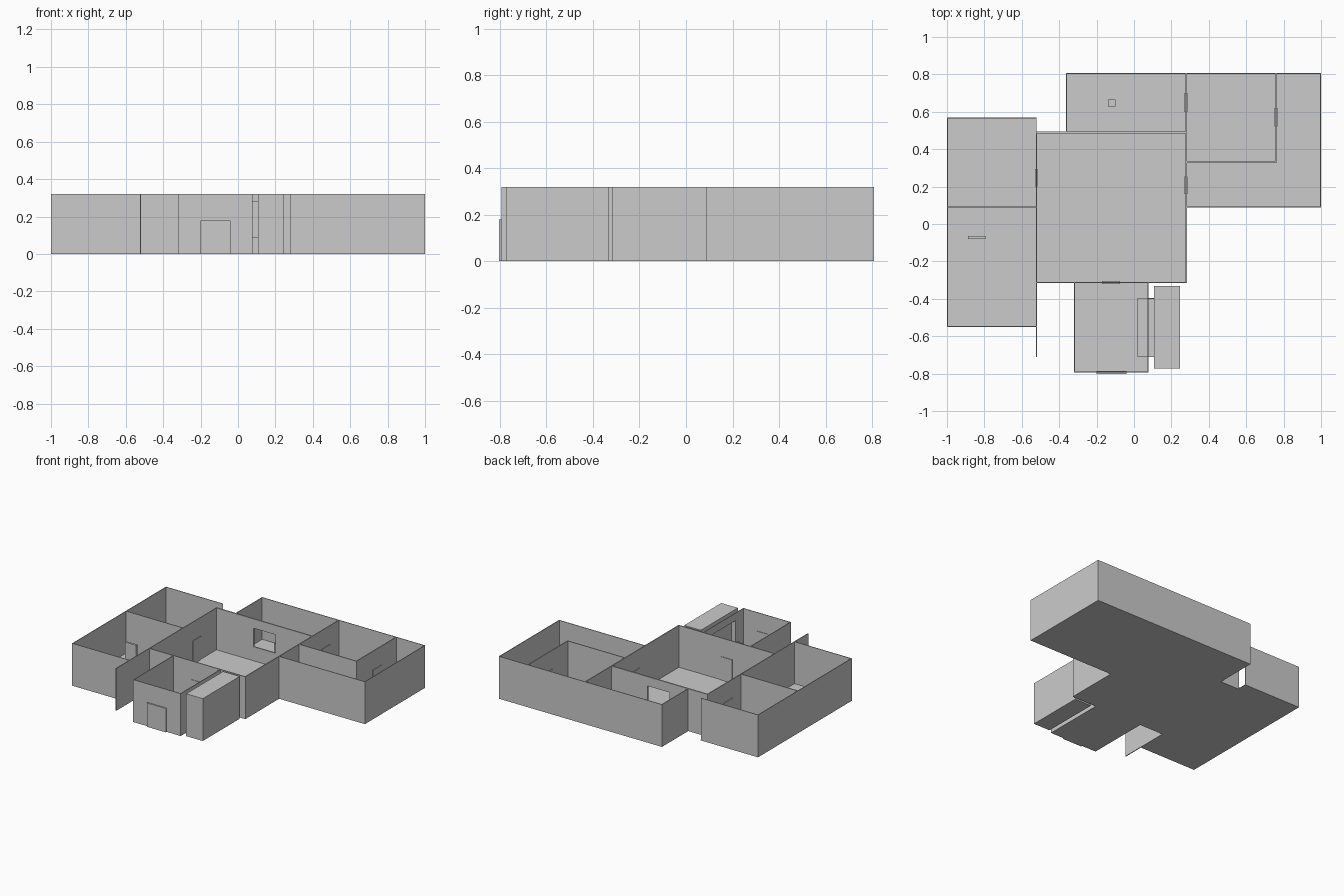
import bpy, bmesh
from mathutils import Vector, Matrix

if "Cube" in bpy.data.objects:
    bpy.data.objects.remove(bpy.data.objects["Cube"])

H = 0.32      # wall height
T = 0.005     # thin wall thickness
D = 0.18      # door height


def boxes(name, parts):
    """One object from boxes given as (x0, x1, y0, y1, z0, z1)."""
    bm = bmesh.new()
    for x0, x1, y0, y1, z0, z1 in parts:
        m = Matrix.Translation(((x0 + x1) / 2, (y0 + y1) / 2, (z0 + z1) / 2)) \
            @ Matrix.Diagonal(Vector((x1 - x0, y1 - y0, z1 - z0, 1)))
        bmesh.ops.create_cube(bm, size=1, matrix=m)
    me = bpy.data.meshes.new(name)
    bm.to_mesh(me)
    bm.free()
    ob = bpy.data.objects.new(name, me)
    bpy.context.collection.objects.link(ob)
    return ob


def wall_x(name, y, x0, x1, t=T, hole=None):
    """Wall running along x, hole = (x0, x1, z0, z1)."""
    a, b = y - t / 2, y + t / 2
    if not hole:
        return boxes(name, [(x0, x1, a, b, 0, H)])
    h0, h1, z0, z1 = hole
    return boxes(name, [(x0, h0, a, b, 0, H), (h1, x1, a, b, 0, H),
                        (h0, h1, a, b, 0, z0), (h0, h1, a, b, z1, H)])


def wall_y(name, x, y0, y1, t=T, hole=None):
    """Wall running along y, hole = (y0, y1, z0, z1)."""
    a, b = x - t / 2, x + t / 2
    if not hole:
        return boxes(name, [(a, b, y0, y1, 0, H)])
    h0, h1, z0, z1 = hole
    return boxes(name, [(a, b, y0, h0, 0, H), (a, b, h1, y1, 0, H),
                        (a, b, h0, h1, 0, z0), (a, b, h0, h1, z1, H)])


# Floors
for name, x0, x1, y0, y1 in [
        ("hall_floor", -0.52, 0.28, -0.313, 0.49),
        ("north_floor", -0.363, 0.28, 0.49, 0.807),
        ("east_floor", 0.28, 0.998, 0.088, 0.807),
        ("west_floor", -1.0, -0.52, -0.55, 0.568),
        ("entry_floor", -0.32, 0.077, -0.793, -0.313)]:
    boxes(name, [(x0, x1, y0, y1, 0, 0.004)])

# Main hall walls
wall_x("hall_north_wall", 0.489, -0.522, 0.28, 0.01, (-0.21, -0.025, 0.11, 0.25))
wall_x("hall_south_wall", -0.313, -0.522, 0.28, 0.007)
wall_y("hall_west_wall", -0.522, -0.71, 0.494, 0.006)
wall_y("hall_east_wall", 0.279, -0.316, 0.807, 0.007)

# North room
wall_x("north_back_wall", 0.805, -0.363, 0.28)
wall_y("north_west_wall", -0.362, 0.49, 0.807)
boxes("stool", [(-0.14, -0.10, 0.628, 0.666, 0, 0.10)])

# East corridor and inner room
wall_x("east_back_wall", 0.805, 0.28, 0.998)
wall_y("east_side_wall", 0.9965, 0.088, 0.807)
wall_x("east_front_wall", 0.09, 0.28, 0.998)
wall_x("inner_room_south_wall", 0.33, 0.28, 0.76, 0.007)
wall_y("inner_room_east_wall", 0.758, 0.327, 0.807, 0.007)

# West rooms
wall_x("west_back_wall", 0.566, -1.0, -0.522)
wall_x("west_partition", 0.09, -1.0, -0.522, 0.006)
wall_x("west_front_wall", -0.549, -1.0, -0.522)
wall_y("west_side_wall", -0.9975, -0.55, 0.568)

# Entry room with a serving window in its east wall
wall_x("entry_front_wall", -0.791, -0.32, 0.077)
wall_y("entry_west_wall", -0.3185, -0.793, -0.313)
wall_y("entry_east_wall", 0.074, -0.793, -0.313, T, (-0.695, -0.413, 0.10, 0.265))
boxes("window_frame", [(0.076, 0.108, -0.71, -0.695, 0.10, 0.28),
                       (0.076, 0.108, -0.413, -0.398, 0.10, 0.28),
                       (0.076, 0.108, -0.71, -0.398, 0.265, 0.28)])
boxes("window_counter", [(0.02, 0.108, -0.71, -0.396, 0.085, 0.10)])
boxes("booth", [(0.108, 0.247, -0.773, -0.332, 0, H)])

# Doors
for name, x0, x1, y0, y1 in [
        ("front_door", -0.20, -0.04, -0.803, -0.785),
        ("hall_south_door", -0.17, -0.075, -0.321, -0.305),
        ("hall_west_door", -0.53, -0.515, 0.20, 0.295),
        ("hall_east_door", 0.271, 0.286, 0.16, 0.255),
        ("inner_west_door", 0.271, 0.286, 0.60, 0.70),
        ("inner_east_door", 0.75, 0.766, 0.52, 0.62),
        ("loose_door", -0.888, -0.795, -0.081, -0.065)]:
    boxes(name, [(x0, x1, y0, y1, 0, D)])
